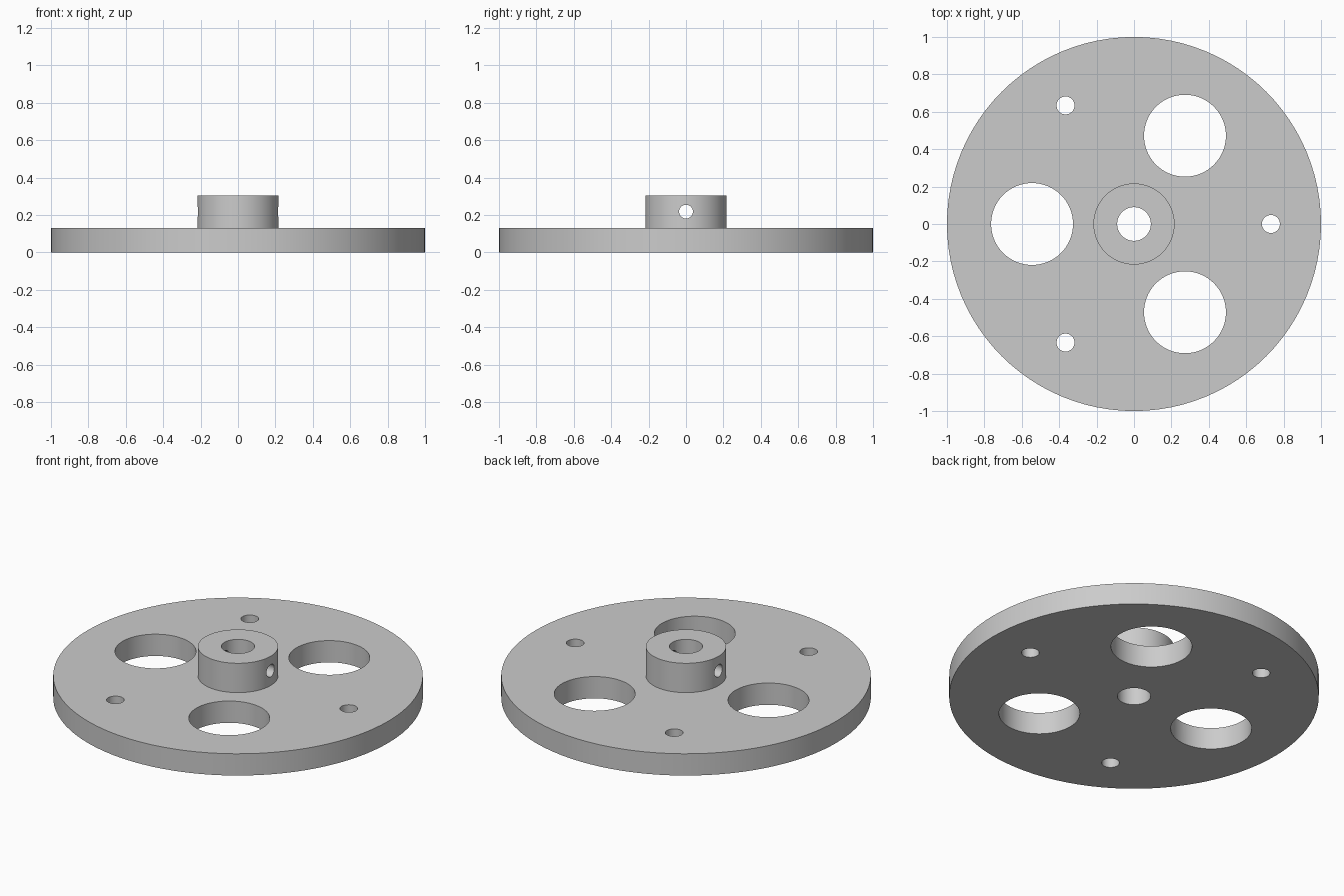
import bpy
import math

old = bpy.data.objects.get("Cube")
if old:
    bpy.data.objects.remove(old, do_unlink=True)

PLATE_TOP, HUB_TOP = 0.13, 0.305

# Single grey finish
grey = bpy.data.materials.new("plain_grey")
grey.use_nodes = True
colour = (0.6, 0.6, 0.6, 1)
grey.diffuse_color = colour
grey.node_tree.nodes["Principled BSDF"].inputs["Base Color"].default_value = colour


def cylinder(name, radius, depth, location, sides=64, rotation=(0, 0, 0)):
    bpy.ops.mesh.primitive_cylinder_add(vertices=sides, radius=radius, depth=depth,
                                        location=location, rotation=rotation)
    obj = bpy.context.object
    obj.name = name
    obj.data.materials.append(grey)
    return obj


def combine(body, tool, operation):
    mod = body.modifiers.new(tool.name, 'BOOLEAN')
    mod.operation, mod.solver, mod.object = operation, 'EXACT', tool
    bpy.context.view_layer.objects.active = body
    bpy.ops.object.modifier_apply(modifier=mod.name)
    bpy.data.objects.remove(tool, do_unlink=True)


def drill(body, radius, distance, angle):
    a = math.radians(angle)
    hole = cylinder("drill", radius, 1, (distance * math.cos(a), distance * math.sin(a), 0.2))
    combine(body, hole, 'DIFFERENCE')


# Round plate with a raised hub
wheel = cylinder("hub_plate", 1, PLATE_TOP, (0, 0, PLATE_TOP / 2), 96)
hub = cylinder("hub", 0.217, HUB_TOP - 0.05, (0, 0, (HUB_TOP + 0.05) / 2))
combine(wheel, hub, 'UNION')

# Centre bore, three large openings and three bolt holes
drill(wheel, 0.09, 0, 0)
for turn in (0, 120, 240):
    drill(wheel, 0.219, 0.545, turn + 60)
    drill(wheel, 0.048, 0.732, turn)

# Set screw hole across the hub
cross = cylinder("cross_drill", 0.037, 1, (0, 0, 0.218), 32, (0, math.pi / 2, 0))
combine(wheel, cross, 'DIFFERENCE')

# Soft round walls with crisp rims
bpy.ops.object.select_all(action='DESELECT')
wheel.select_set(True)
bpy.context.view_layer.objects.active = wheel
bpy.ops.object.shade_smooth_by_angle(angle=math.radians(30))
